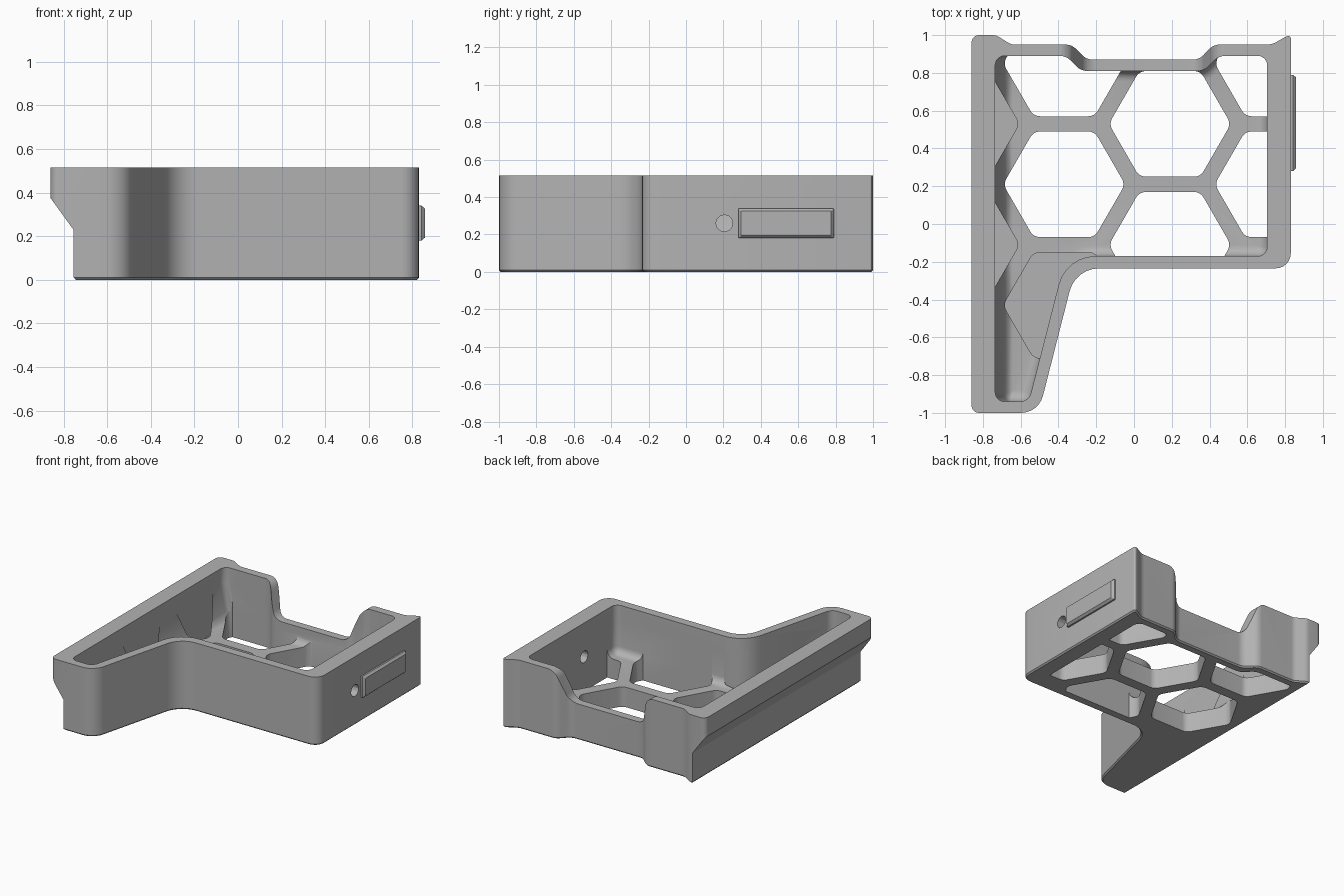
import bpy, bmesh, math
from mathutils import Vector, Matrix

old = bpy.data.objects.get("Cube")
if old:
    bpy.data.objects.remove(old)

grey = bpy.data.materials.new("matte_grey")
grey.use_nodes = True
colour = (0.45, 0.45, 0.45, 1)
grey.diffuse_color = colour
grey.node_tree.nodes["Principled BSDF"].inputs["Base Color"].default_value = colour

TOP, RIB, PLATE = 0.515, 0.15, 0.06
IDENTITY = Matrix()
ALONG_X = Matrix(((0, 0, 1, 0), (1, 0, 0, 0), (0, 1, 0, 0), (0, 0, 0, 1)))
ALONG_Y = Matrix(((1, 0, 0, 0), (0, 0, 1, 0), (0, 1, 0, 0), (0, 0, 0, 1)))


def outline(corners, inset=0.0, steps=6):
    """Anticlockwise rounded polygon from (x, y, radius), moved inwards by inset."""
    pts = [Vector(c[:2]) for c in corners]
    n, loop = len(pts), []
    for i, (x, y, radius) in enumerate(corners):
        p = pts[i]
        a = (p - pts[i - 1]).normalized()
        b = (pts[(i + 1) % n] - p).normalized()
        turn = math.atan2(a.x * b.y - a.y * b.x, a.dot(b))
        na, nb = Vector((-a.y, a.x)), Vector((-b.y, b.x))
        p = p + (na + nb) * inset / (1 + na.dot(nb))
        r = max(radius - math.copysign(inset, turn), 0.004)
        side = math.copysign(r, turn)
        start = p - a * r * math.tan(abs(turn) / 2)
        centre = start + na * side
        for k in range(steps + 1):
            t = turn * k / steps
            spoke = -na * side
            loop.append(centre + Vector((spoke.x * math.cos(t) - spoke.y * math.sin(t),
                                         spoke.x * math.sin(t) + spoke.y * math.cos(t))))
    return loop


def add_loft(bm, corners, layers, warp=None):
    """Stack outlines at (height, inset) layers into a closed solid."""
    rings = []
    for z, inset in layers:
        ring = [Vector((p.x, p.y, z)) for p in outline(corners, inset)]
        rings.append([bm.verts.new(warp(p) if warp else p) for p in ring])
    bm.faces.new(rings[0][::-1])
    bm.faces.new(rings[-1])
    for low, high in zip(rings, rings[1:]):
        for i in range(len(low)):
            j = (i + 1) % len(low)
            bm.faces.new((low[i], low[j], high[j], high[i]))


def solid(name, lofts, frame=IDENTITY, warp=None):
    bm = bmesh.new()
    for corners, layers in lofts:
        add_loft(bm, corners, layers, warp)
    bm.transform(frame)
    bmesh.ops.recalc_face_normals(bm, faces=bm.faces)
    mesh = bpy.data.meshes.new(name)
    bm.to_mesh(mesh)
    bm.free()
    mesh.materials.append(grey)
    ob = bpy.data.objects.new(name, mesh)
    bpy.context.collection.objects.link(ob)
    return ob


def combine(target, tool, operation="DIFFERENCE"):
    bpy.context.view_layer.objects.active = target
    mod = target.modifiers.new("cut", "BOOLEAN")
    mod.operation, mod.solver, mod.object = operation, "EXACT", tool
    bpy.ops.object.modifier_apply(modifier=mod.name)
    bpy.data.objects.remove(tool)


# Outer block, with a small chamfer round the base
outer = [(-0.86, -1, 0.04), (-0.505, -1, 0.12), (-0.31, -0.235, 0.16),
         (0.83, -0.235, 0.08), (0.83, 1, 0.012), (0.8, 0.99, 0.02),
         (0.73, 0.95, 0.1), (0.42, 0.95, 0.08), (0.345, 0.87, 0.08),
         (-0.25, 0.87, 0.08), (-0.33, 0.95, 0.08), (-0.65, 0.95, 0.07),
         (-0.73, 1, 0.07), (-0.86, 1, 0.04)]
tray = solid("tray", [(outer, [(0, 0.01), (0.01, 0), (TOP, 0)])])

# Sloped undercut along the overhanging side rail
undercut = [(-1, -0.1, 0), (-0.744, -0.1, 0), (-0.744, 0, 0), (-0.755, 0.012, 0),
            (-0.755, 0.23, 0), (-0.86, 0.375, 0), (-1, 0.57, 0)]
combine(tray, solid("undercut", [(undercut, [(-1.2, 0), (1.2, 0)])], ALONG_Y))

# Inner cavity: filleted floor, and a wall that leans in over the undercut
inner = [(-0.735, -0.94, 0.05), (-0.557, -0.94, 0.06), (-0.36, -0.17, 0.2),
         (0.705, -0.17, 0.05), (0.705, 0.89, 0.05), (0.45, 0.89, 0.08),
         (0.37, 0.81, 0.08), (-0.28, 0.81, 0.08), (-0.36, 0.89, 0.08),
         (-0.735, 0.89, 0.05)]


def lean(p):
    drop = min(max((0.4 - p.z) / 0.25, 0), 1)
    near = min(max((-0.58 - p.x) / 0.15, 0), 1)
    return Vector((p.x + 0.055 * drop * near, p.y, p.z))


R = 0.055
floor = [(RIB + R * (1 - math.cos(t)), R * (1 - math.sin(t)))
         for t in (math.pi / 2 * k / 5 for k in range(6))]
combine(tray, solid("cavity", [(inner, floor + [(0.4, 0), (0.7, 0)])], warp=lean))


# Honeycomb: open cells through the floor, blind cells beside the rail and foot
def cell(x, y, low):
    ring = [(x + 0.323 * math.cos(a), y + 0.323 * math.sin(a), 0.06)
            for a in (math.radians(60 * k) for k in range(6))]
    return ring, [(low, 0), (0.42, 0)]


open_cells = [(-0.37, 0.21), (-0.37, 0.85), (0.19, 0.53), (0.19, -0.11),
              (0.75, 0.21), (0.75, 0.85)]
blind_cells = [(-0.93, 0.53), (-0.93, -0.11), (-0.37, -0.43)]
cells = solid("cells", [cell(x, y, -0.1) for x, y in open_cells]
              + [cell(x, y, PLATE) for x, y in blind_cells])
combine(cells, solid("cell_limit", [(inner, [(-0.3, 0), (0.8, 0)])]), "INTERSECT")
combine(tray, cells)

# Lowered section of the back wall
dip = [(-0.6, TOP + 0.001, 0), (-0.34, TOP + 0.001, 0.08), (-0.26, 0.27, 0.08),
       (0.35, 0.27, 0.08), (0.43, TOP + 0.001, 0.08), (0.65, TOP + 0.001, 0),
       (0.65, 0.8, 0), (-0.6, 0.8, 0)]
combine(tray, solid("dip", [(dip, [(0.7, 0), (1.2, 0)])], ALONG_Y))

# Round hole through the side wall
hole = [(0.205 + 0.045 * math.cos(a), 0.26 + 0.045 * math.sin(a), 0.02)
        for a in (math.tau * k / 12 for k in range(12))]
combine(tray, solid("hole", [(hole, [(0.6, 0), (0.95, 0)])], ALONG_X))

# Raised chamfered bar on the same wall
bar = [(0.28, 0.18, 0.004), (0.79, 0.18, 0.004), (0.79, 0.34, 0.004), (0.28, 0.34, 0.004)]
side_bar = solid("side_bar", [(bar, [(0.82, 0), (0.842, 0), (0.858, 0.014)])], ALONG_X)

for ob in (tray, side_bar):
    bpy.ops.object.select_all(action="DESELECT")
    ob.select_set(True)
    bpy.context.view_layer.objects.active = ob
    bpy.ops.object.shade_smooth_by_angle(angle=math.radians(30))
